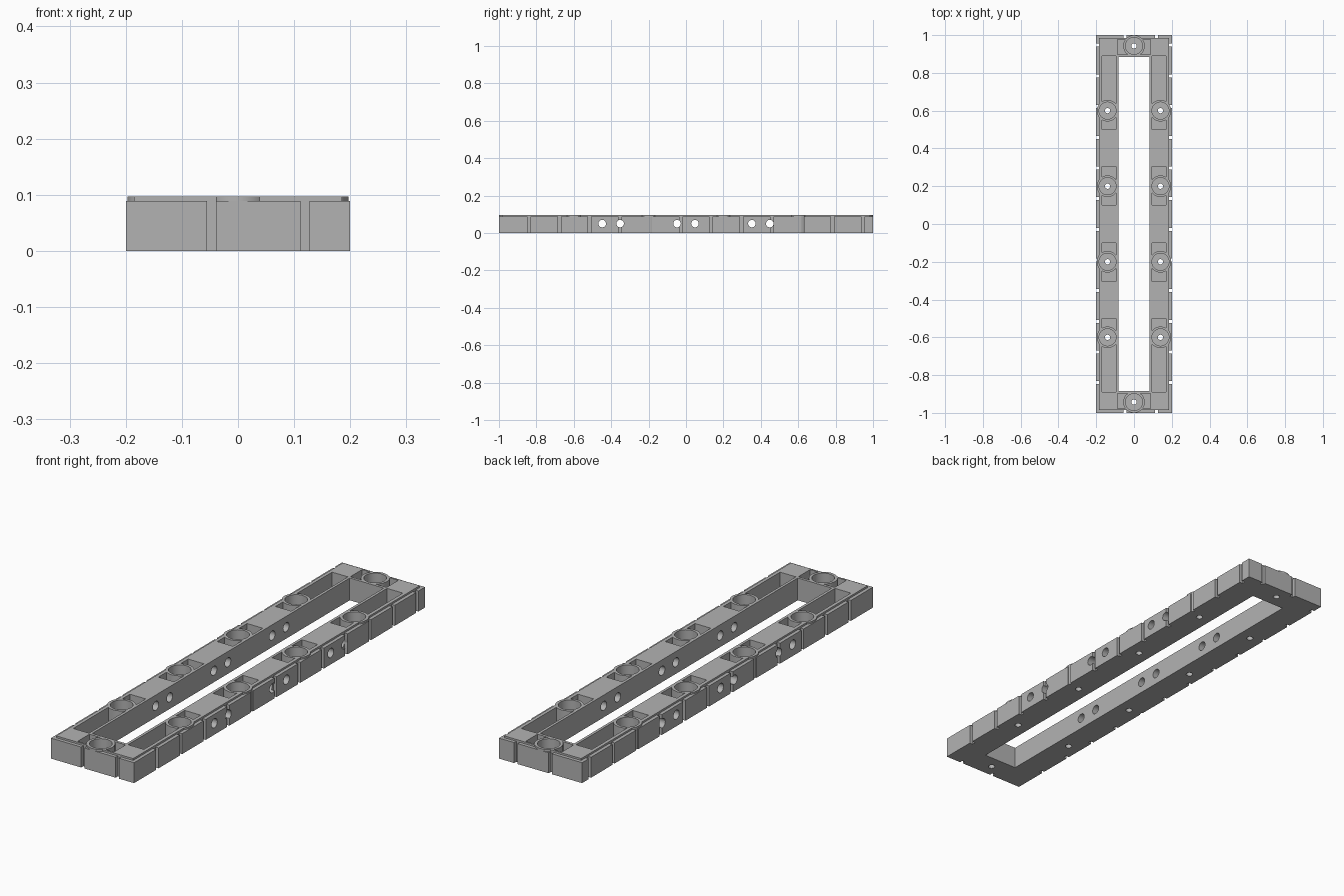
import bpy, bmesh
from math import radians
from mathutils import Matrix, Vector

if "Cube" in bpy.data.objects:
    bpy.data.objects.remove(bpy.data.objects["Cube"], do_unlink=True)

TOP, LEDGE, FLOOR = 0.097, 0.089, 0.02
SIGNS = (-1, 1)


def box(bm, x0, x1, y0, y1, z0, z1):
    mid = Vector((x0 + x1, y0 + y1, z0 + z1)) / 2
    size = Matrix.Diagonal((abs(x1 - x0), abs(y1 - y0), z1 - z0, 1))
    bmesh.ops.create_cube(bm, size=1, matrix=Matrix.Translation(mid) @ size)


def cylinder(bm, centre, radius, length, axis="Z", sides=48):
    turn = Matrix.Rotation(radians(90), 4, "Y") if axis == "X" else Matrix()
    bmesh.ops.create_cone(bm, cap_ends=True, segments=sides, radius1=radius,
                          radius2=radius, depth=length,
                          matrix=Matrix.Translation(centre) @ turn)


def finish(bm, name):
    mesh = bpy.data.meshes.new(name)
    bm.to_mesh(mesh)
    bm.free()
    obj = bpy.data.objects.new(name, mesh)
    bpy.context.collection.objects.link(obj)
    return obj


def combine(target, bm, operation):
    tool = finish(bm, "helper")
    tool.hide_render = True
    mod = target.modifiers.new(operation.lower(), "BOOLEAN")
    mod.operation, mod.solver, mod.object = operation, "EXACT", tool
    bpy.context.view_layer.objects.active = target
    bpy.ops.object.modifier_apply(modifier=mod.name)
    bpy.data.objects.remove(tool, do_unlink=True)


# Frame block with a raised top inside a low outer ledge
bm = bmesh.new()
box(bm, -0.2, 0.2, -1, 1, 0, LEDGE)
frame = finish(bm, "slotted_frame")
bm = bmesh.new()
box(bm, -0.185, 0.185, -0.985, 0.985, 0.05, TOP)
combine(frame, bm, "UNION")

# Central opening
bm = bmesh.new()
box(bm, -0.082, 0.082, -0.885, 0.885, -0.1, 0.2)
combine(frame, bm, "DIFFERENCE")

# Vertical grooves round the outside
bm = bmesh.new()
for s in SIGNS:
    for i in range(12):
        y = -0.84 + 0.1624 * i
        box(bm, s * 0.185, s * 0.22, y - 0.008, y + 0.008, -0.1, 0.2)
    for x in (-0.047, 0.119):
        box(bm, x - 0.008, x + 0.008, s * 0.985, s * 1.02, -0.1, 0.2)
combine(frame, bm, "DIFFERENCE")

# Pockets sunk into the rails and ends
bm = bmesh.new()
for sy in SIGNS:
    for sx in SIGNS:
        for y0, y1 in ((0.1, 0.305), (0.5, 0.89)):
            box(bm, sx * 0.094, sx * 0.17, sy * y0, sy * y1, FLOOR, 0.2)
    box(bm, -0.087, 0.087, sy * 0.897, sy * 0.977, FLOOR, 0.2)
combine(frame, bm, "DIFFERENCE")

# Round bosses, their wide bores and small bolt holes
spots = [(sx * 0.14, sy * y) for sx in SIGNS for sy in SIGNS for y in (0.2, 0.6)]
spots += [(0, sy * 0.943) for sy in SIGNS]
bosses, bores, bolts = bmesh.new(), bmesh.new(), bmesh.new()
for x, y in spots:
    cylinder(bosses, (x, y, TOP / 2), 0.057, TOP)
    cylinder(bores, (x, y, FLOOR + 0.1), 0.045, 0.2)
    cylinder(bolts, (x, y, 0), 0.014, 0.15, sides=24)
combine(frame, bosses, "UNION")
combine(frame, bores, "DIFFERENCE")
combine(frame, bolts, "DIFFERENCE")

# Cross holes through both rails
bm = bmesh.new()
for y in (0.048, 0.352, 0.448):
    for s in SIGNS:
        cylinder(bm, (0, s * y, 0.05), 0.02, 0.6, "X", 32)
combine(frame, bm, "DIFFERENCE")

# Plain grey finish
grey = bpy.data.materials.new("plain_grey")
grey.use_nodes = True
colour = (0.45, 0.45, 0.45, 1)
grey.diffuse_color = colour
grey.node_tree.nodes["Principled BSDF"].inputs["Base Color"].default_value = colour
frame.data.materials.clear()
frame.data.materials.append(grey)
for face in frame.data.polygons:
    face.material_index = 0
bpy.ops.object.select_all(action="DESELECT")
frame.select_set(True)
bpy.context.view_layer.objects.active = frame
bpy.ops.object.shade_smooth_by_angle(angle=radians(30))
